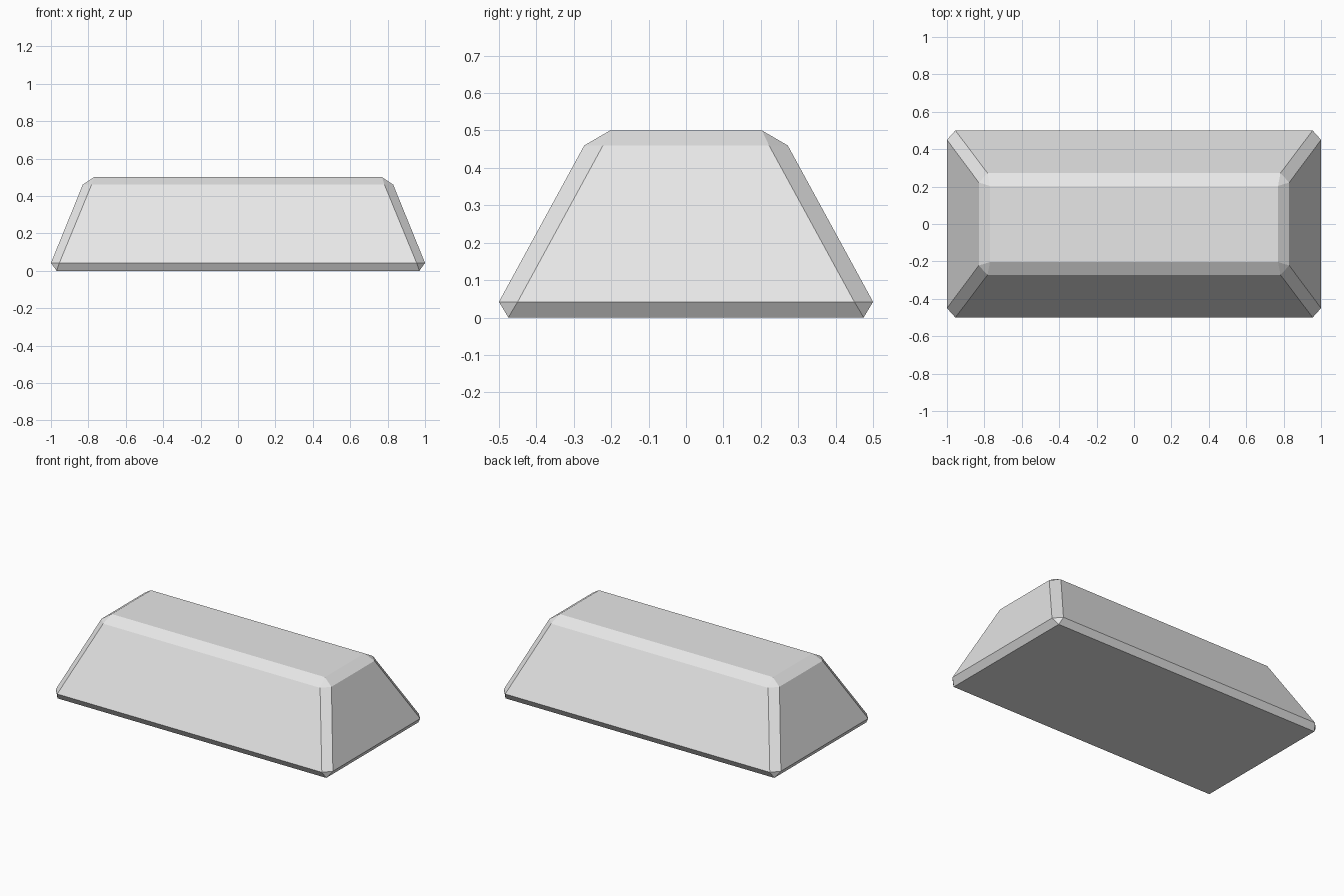
import bpy
import bmesh

cube = bpy.data.objects.get("Cube")
if cube:
    bpy.data.objects.remove(cube, do_unlink=True)

# Pale grey material
grey = bpy.data.materials.new("pale grey")
grey.use_nodes = True
colour = (0.8, 0.8, 0.8, 1)
grey.diffuse_color = colour
grey.node_tree.nodes["Principled BSDF"].inputs["Base Color"].default_value = colour


def ring(bm, z, x, y, cut_x=0, cut_y=0):
    """Horizontal rectangle with optionally chamfered corners, counter-clockwise."""
    corners = []
    for sx, sy in ((1, 1), (-1, 1), (-1, -1), (1, -1)):
        side = bm.verts.new((sx * x, sy * (y - cut_y), z))
        end = bm.verts.new((sx * (x - cut_x), sy * y, z)) if cut_x else side
        corners.append((side, end) if sx * sy > 0 else (end, side))
    return corners


def bridge(bm, lower, upper):
    """Join two rings with side faces and corner faces."""
    for i in range(4):
        j = (i + 1) % 4
        for a, b, c, d in (
            (lower[i][0], lower[i][1], upper[i][1], upper[i][0]),
            (lower[i][1], lower[j][0], upper[j][0], upper[i][1]),
        ):
            bm.faces.new(list(dict.fromkeys((a, b, c, d))))


# Tapered block with chamfered edges
bm = bmesh.new()
rings = [
    ring(bm, 0, 0.97, 0.475),
    ring(bm, 0.042, 1.0, 0.5, 0.045, 0.05),
    ring(bm, 0.46, 0.83, 0.272, 0.047, 0.05),
    ring(bm, 0.5, 0.77, 0.203),
]
for lower, upper in zip(rings, rings[1:]):
    bridge(bm, lower, upper)
bm.faces.new([corner[0] for corner in reversed(rings[0])])
bm.faces.new([corner[0] for corner in rings[-1]])
bmesh.ops.recalc_face_normals(bm, faces=bm.faces)

mesh = bpy.data.meshes.new("tapered_block")
bm.to_mesh(mesh)
bm.free()
mesh.materials.append(grey)
block = bpy.data.objects.new("tapered_block", mesh)
bpy.context.collection.objects.link(block)
